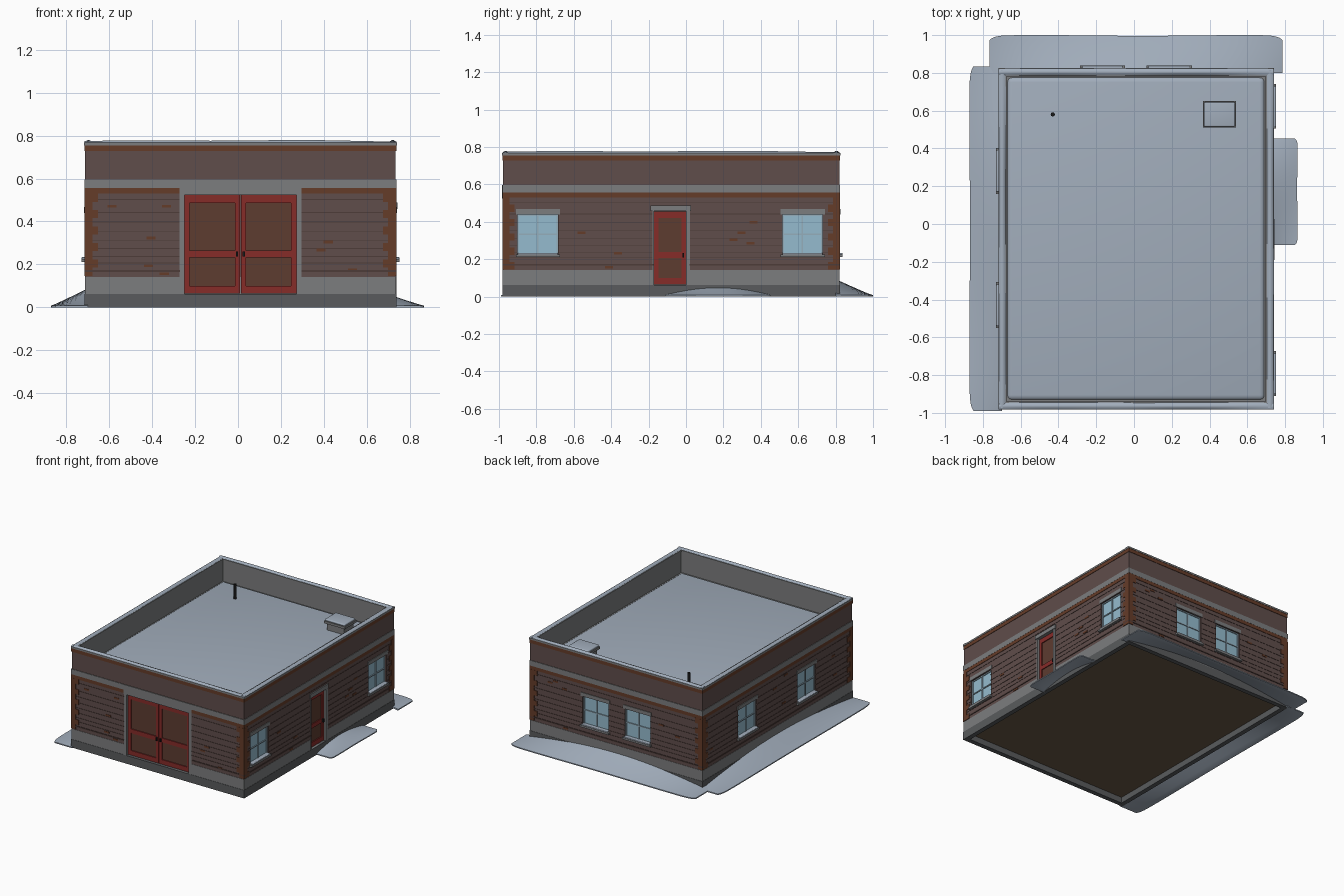
import bpy, bmesh, math, random
from mathutils import Vector

if "Cube" in bpy.data.objects:
    bpy.data.objects.remove(bpy.data.objects["Cube"])

random.seed(4)
X0, X1, Y0, Y1 = -0.712, 0.735, -0.978, 0.82     # wall faces


def mat(name, c):
    m = bpy.data.materials.new(name)
    m.diffuse_color = (*c, 1)
    m.use_nodes = True
    m.node_tree.nodes["Principled BSDF"].inputs["Base Color"].default_value = m.diffuse_color
    return m


BRICK = mat("brick", (0.115, 0.075, 0.07))
MORTAR = mat("brick_shadow", (0.075, 0.045, 0.04))
RUST = mat("rust_brick", (0.13, 0.045, 0.022))
RED = mat("red_paint", (0.24, 0.025, 0.022))
PANEL = mat("door_panel", (0.11, 0.045, 0.03))
GLASS = mat("glass", (0.3, 0.5, 0.62))
FRAME = mat("window_frame", (0.3, 0.42, 0.5))
STONE = mat("stone", (0.2, 0.205, 0.21))
DARK = mat("dark_stone", (0.1, 0.105, 0.11))
BLACK = mat("black_metal", (0.01, 0.01, 0.01))
SNOW = mat("snow", (0.36, 0.42, 0.5))
EARTH = mat("floor_brown", (0.14, 0.1, 0.06))


def finish(name, bm, m):
    me = bpy.data.meshes.new(name)
    bmesh.ops.recalc_face_normals(bm, faces=bm.faces)
    bm.to_mesh(me)
    bm.free()
    ob = bpy.data.objects.new(name, me)
    bpy.context.collection.objects.link(ob)
    if m:
        me.materials.append(m)
    return ob


def boxes(name, items, m):
    """One object from (x0, x1, y0, y1, z0, z1) boxes."""
    bm = bmesh.new()
    for x0, x1, y0, y1, z0, z1 in items:
        for v in bmesh.ops.create_cube(bm, size=1)["verts"]:
            v.co = Vector(((x0 + x1) / 2 + v.co.x * (x1 - x0),
                           (y0 + y1) / 2 + v.co.y * (y1 - y0),
                           (z0 + z1) / 2 + v.co.z * (z1 - z0)))
    return finish(name, bm, m)


def on(side, u0, u1, z0, z1, d0, d1):
    """Box on a wall: u along the wall, d outward from its face."""
    return {"front": (u0, u1, Y0 - d1, Y0 - d0, z0, z1), "back": (u0, u1, Y1 + d0, Y1 + d1, z0, z1),
            "right": (X1 + d0, X1 + d1, u0, u1, z0, z1), "left": (X0 - d1, X0 - d0, u0, u1, z0, z1)}[side]


def ring(z0, z1, d):
    return (X0 - d, X1 + d, Y0 - d, Y1 + d, z0, z1)


def frame(d, t, z0, z1):
    """Four walls of thickness t, outer face d outside the brick face."""
    x0, x1, y0, y1 = ring(z0, z1, d)[:4]
    return [(x0, x1, y0, y0 + t, z0, z1), (x0, x1, y1 - t, y1, z0, z1),
            (x0, x0 + t, y0 + t, y1 - t, z0, z1), (x1 - t, x1, y0 + t, y1 - t, z0, z1)]


def soft(ob, width):
    m = ob.modifiers.new("round", 'BEVEL')
    m.width, m.segments = width, 4
    for p in ob.data.polygons:
        p.use_smooth = True


# Openings
windows = [("right", -0.90, -0.685), ("right", 0.515, 0.73), ("left", -0.54, -0.32),
           ("left", 0.17, 0.39), ("back", -0.275, -0.06), ("back", 0.075, 0.295)]
WZ0, WZ1 = 0.225, 0.44
holes = [(s, a, b, WZ0, WZ1) for s, a, b in windows]
holes += [("front", -0.27, 0.295, 0.062, 0.525), ("right", -0.175, 0.02, 0.062, 0.46)]
cutter = boxes("opening_cutter", [on(*h, -0.03, 0.05) for h in holes], None)
cutter.hide_render = True
cutter.display_type = 'WIRE'


def cut(ob):
    mod = ob.modifiers.new("openings", 'BOOLEAN')
    mod.object, mod.solver = cutter, 'EXACT'


# Foundation, floor, walls and string courses
boxes("foundation", frame(0.004, 0.035, 0, 0.062), DARK)
boxes("floor_underside", [ring(0.045, 0.061, -0.02)], EARTH)
cut(boxes("plinth", [ring(0.06, 0.142, 0.002)], STONE))
cut(boxes("brick_walls", [ring(0.14, 0.59, 0)], BRICK))
for i, z in enumerate((0.205, 0.235, 0.272, 0.31, 0.35, 0.395, 0.44, 0.5)):
    cut(boxes(f"brick_course_{i}", [ring(z, z + 0.004, 0.002)], MORTAR))
cut(boxes("water_table", [ring(0.165, 0.174, 0.004)], MORTAR))
cut(boxes("top_rust_course", [ring(0.53, 0.557, 0.003)], RUST))
boxes("stone_band", [ring(0.556, 0.596, 0.004)], STONE)

# Parapet, lining and coping
boxes("parapet", frame(0, 0.025, 0.59, 0.73), BRICK)
boxes("parapet_rust_course", frame(0.003, 0.028, 0.727, 0.755), RUST)
boxes("parapet_lining", frame(-0.02, 0.014, 0.58, 0.755), STONE)
boxes("coping", frame(0.005, 0.043, 0.754, 0.767), STONE)

# Corner quoins
quoins = []
for i in range(10):
    a, b = (0.06, 0.035) if i % 2 else (0.035, 0.06)
    z = 0.146 + i * 0.0384
    for cx, sx in ((X0, 1), (X1, -1)):
        for cy, sy in ((Y0, 1), (Y1, -1)):
            quoins.append((*sorted((cx - sx * 0.004, cx + sx * a)),
                           *sorted((cy - sy * 0.004, cy + sy * b)), z, z + 0.0384))
boxes("corner_quoins", quoins, RUST)

# Scattered accent bricks
accents = []
for side, lo, hi in (("front", X0, X1), ("back", X0, X1), ("left", Y0, Y1), ("right", Y0, Y1)):
    for _ in range(12):
        u, z = random.uniform(lo + 0.08, hi - 0.12), 0.15 + 0.0185 * random.randrange(19)
        if all(s != side or u + 0.07 < a or u > b + 0.03 for s, a, b, *_z in holes):
            accents.append(on(side, u, u + 0.042, z, z + 0.013, -0.002, 0.003))
boxes("accent_bricks", accents, RUST)

# Windows: glass, frame with glazing bars, lintel, sill and its snow
for i, (s, a, b) in enumerate(windows):
    c, zc, t = (a + b) / 2, (WZ0 + WZ1) / 2, 0.008
    boxes(f"window_glass_{i}", [on(s, a, b, WZ0, WZ1, -0.03, -0.015)], GLASS)
    boxes(f"window_frame_{i}", [on(s, *r, -0.02, -0.009) for r in (
        (a, a + t, WZ0, WZ1), (b - t, b, WZ0, WZ1), (c - t / 2, c + t / 2, WZ0, WZ1),
        (a, b, WZ0, WZ0 + t), (a, b, WZ1 - t, WZ1), (a, b, zc - t / 2, zc + t / 2))], FRAME)
    boxes(f"window_lintel_{i}", [on(s, a - 0.01, b + 0.012, WZ1, 0.468, -0.01, 0.005)], STONE)
    boxes(f"window_sill_{i}", [on(s, a - 0.01, b + 0.012, 0.211, WZ0, -0.02, 0.018)], STONE)
    soft(boxes(f"sill_snow_{i}", [on(s, a, b, WZ0 - 0.002, 0.234, -0.012, 0.017)], SNOW), 0.005)


def door(name, s, a, b, z0, z1, knob):
    """Red leaf with two sunk panels and a handle."""
    w, mid = 0.024, z0 + (z1 - z0) * 0.4
    boxes(name + "_panels", [on(s, a + 0.005, b - 0.005, z0, z1, -0.03, -0.021)], PANEL)
    boxes(name + "_rails", [on(s, *r, -0.028, -0.014) for r in (
        (a, a + w, z0, z1), (b - w, b, z0, z1), (a, b, z0, z0 + 0.035),
        (a, b, mid - 0.016, mid + 0.016), (a, b, z1 - 0.035, z1))], RED)
    boxes(name + "_handle", [on(s, knob - 0.005, knob + 0.005, mid - 0.012, mid + 0.012, -0.015, -0.002)], BLACK)


# Front double door
door("front_door_left", "front", -0.25, 0.009, 0.065, 0.522, -0.005)
door("front_door_right", "front", 0.013, 0.272, 0.065, 0.522, 0.027)
boxes("front_door_jambs", [on("front", -0.272, -0.25, 0.062, 0.525, -0.03, 0.004),
                           on("front", 0.273, 0.296, 0.062, 0.525, -0.03, 0.004)], STONE)
boxes("front_door_lintel", [on("front", -0.272, 0.296, 0.524, 0.596, -0.02, 0.005)], STONE)

# Side door
door("side_door", "right", -0.172, 0.0, 0.065, 0.455, -0.015)
boxes("side_door_jambs", [on("right", -0.18, -0.172, 0.062, 0.46, -0.03, 0.004),
                          on("right", 0.0, 0.022, 0.062, 0.46, -0.03, 0.004)], STONE)
boxes("side_door_lintel", [on("right", -0.19, 0.026, 0.458, 0.488, -0.02, 0.009)], STONE)

# Roof with vent pipe and hatch
boxes("roof_deck", [ring(0.57, 0.588, -0.025)], STONE)
bpy.ops.mesh.primitive_cylinder_add(vertices=16, radius=0.011, depth=0.12, location=(-0.43, 0.58, 0.66))
bpy.context.object.name = "vent_pipe"
bpy.context.object.data.materials.append(BLACK)
boxes("roof_hatch", [(0.38, 0.525, 0.525, 0.635, 0.59, 0.665)], STONE)
boxes("roof_hatch_cap", [(0.365, 0.54, 0.51, 0.65, 0.662, 0.68)], STONE)
soft(boxes("hatch_snow", [(0.37, 0.535, 0.515, 0.645, 0.678, 0.695)], SNOW), 0.007)


def snow(name, p0, along, out, base, height, thick, n=32, k=8):
    """Soft snow sheet: height(s, t) above base over a rounded rectangle."""
    bm = bmesh.new()
    p0, along, out = Vector(p0), Vector(along), Vector(out)
    rows = []
    for i in range(n + 1):
        s = (1 - math.cos(math.pi * i / n)) / 2
        reach = 1 - 0.12 * abs(2 * s - 1) ** 30 + 0.01 * math.sin(9 * s)
        pts = [(p0 + along * s + out * (reach * j / k), height(s, j / k)) for j in range(k + 1)]
        rows.append([bm.verts.new((q.x, q.y, base + h)) for q, h in pts])
    top = [bm.faces.new((rows[i][j], rows[i + 1][j], rows[i + 1][j + 1], rows[i][j + 1]))
           for i in range(n) for j in range(k)]
    for v in bmesh.ops.extrude_face_region(bm, geom=top)["geom"]:
        if isinstance(v, bmesh.types.BMVert):
            v.co.z = max(base, v.co.z - thick)
    ob = finish(name, bm, SNOW)
    for p in ob.data.polygons:
        p.use_smooth = abs(p.normal.z) > 0.3


# Snow drifts against the walls
def drift(peak):
    return lambda s, t: 0.008 + peak * math.sin(math.pi * s) ** 0.9 * (1 - t) ** 1.05


snow("back_drift", (-0.765, 0.80, 0), (1.55, 0, 0), (0, 0.198, 0), 0, drift(0.085), 0.012)
snow("left_drift", (-0.70, -0.99, 0), (0, 1.825, 0), (-0.17, 0, 0), 0, drift(0.08), 0.012)
snow("right_drift", (0.73, -0.112, 0), (0, 0.565, 0), (0.135, 0, 0), 0, drift(0.042), 0.012)

# Snow on roof and coping
soft(boxes("roof_snow", [(-0.675, 0.695, -0.935, 0.78, 0.55, 0.609)], SNOW), 0.035)


def ridge(s, t):
    return 0.002 + (0.006 + 0.004 * math.sin(math.pi * s) + 0.002 * math.sin(11 * s)) * math.sin(math.pi * t)


for name, p, a, o in (("front", (-0.715, -0.982, 0), (1.454, 0, 0), (0, 0.036, 0)),
                      ("back", (-0.715, 0.787, 0), (1.454, 0, 0), (0, 0.036, 0)),
                      ("left", (-0.715, -0.975, 0), (0, 1.79, 0), (0.036, 0, 0)),
                      ("right", (0.703, -0.975, 0), (0, 1.79, 0), (0.036, 0, 0))):
    snow("coping_snow_" + name, p, a, o, 0.766, ridge, 1)
